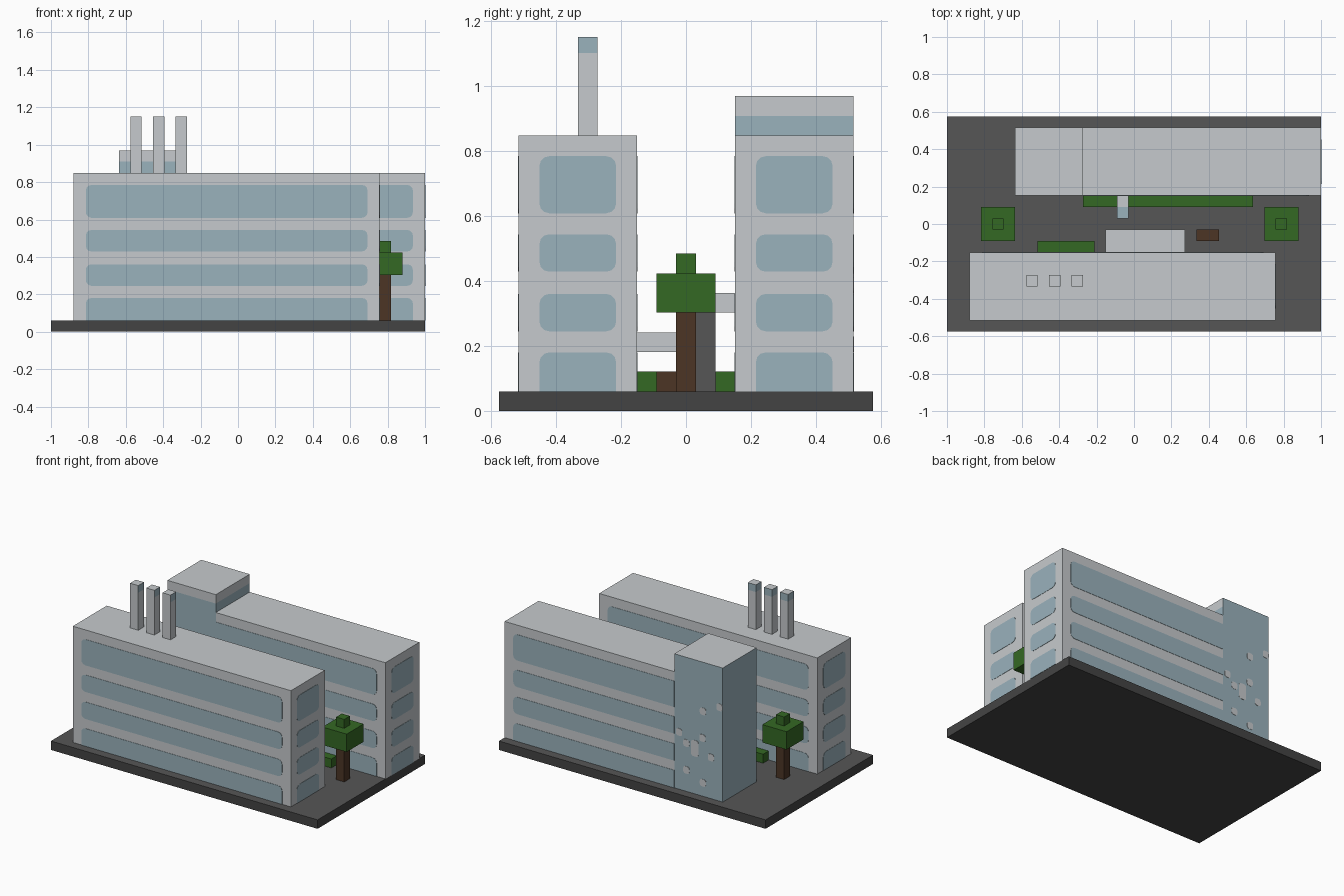
import bpy, bmesh, math
from mathutils import Vector

if "Cube" in bpy.data.objects:
    bpy.data.objects.remove(bpy.data.objects["Cube"])

# The model sits on a regular grid: 33 x 19 x 19 cells
U = 2 / 33


def P(x, y, z):
    return Vector(((x - 16.5) * U, (y - 9.5) * U, z * U))


def material(name, rgb):
    def lin(c):
        c /= 255
        return c / 12.92 if c < 0.04045 else ((c + 0.055) / 1.055) ** 2.4
    m = bpy.data.materials.new(name)
    m.diffuse_color = (*[lin(c) for c in rgb], 1)
    m.use_nodes = True
    m.node_tree.nodes["Principled BSDF"].inputs["Base Color"].default_value = m.diffuse_color
    return m


CONCRETE = material("pale concrete", (198, 202, 205))
GLASS = material("blue glass", (154, 178, 188))
PAVING = material("paving grey", (86, 86, 86))
CURB = material("dark curb", (68, 68, 68))
LEAF = material("leaf green", (52, 104, 36))
WOOD = material("brown wood", (76, 53, 37))


def finish(name, bm, mats, rule=None):
    bmesh.ops.recalc_face_normals(bm, faces=bm.faces[:])
    bm.normal_update()
    if rule:
        for f in bm.faces:
            c = f.calc_center_median() / U + Vector((16.5, 9.5, 0))
            f.material_index = int(bool(rule(c, f.normal)))
    me = bpy.data.meshes.new(name)
    bm.to_mesh(me)
    bm.free()
    for m in mats:
        me.materials.append(m)
    ob = bpy.data.objects.new(name, me)
    bpy.context.collection.objects.link(ob)
    return ob


def prism(bm, pts, offset):
    """Closed solid from a flat outline pushed along offset."""
    f = bm.faces.new([bm.verts.new(p) for p in pts])
    r = bmesh.ops.extrude_face_region(bm, geom=[f], use_keep_orig=True)
    bmesh.ops.translate(bm, vec=offset,
                        verts=[g for g in r["geom"] if isinstance(g, bmesh.types.BMVert)])


def cut(bm, co, no):
    bmesh.ops.bisect_plane(bm, geom=bm.verts[:] + bm.edges[:] + bm.faces[:],
                           dist=1e-5, plane_co=co, plane_no=no)


def box(name, x, y, z, mats, rule=None, cut_z=None):
    bm = bmesh.new()
    prism(bm, [P(x[0], y[0], z[0]), P(x[1], y[0], z[0]), P(x[1], y[1], z[0]), P(x[0], y[1], z[0])],
          Vector((0, 0, (z[1] - z[0]) * U)))
    if cut_z:
        cut(bm, P(0, 0, cut_z), (0, 0, 1))
    return finish(name, bm, mats, rule)


def plate(bm, axis, sign, pos, u, z, r, corners=(1, 1, 1, 1)):
    """Thin rounded panel on a wall; corners: low-left, low-right, top-right, top-left."""
    pts = []
    quads = [(u[0], z[0], 1, 1), (u[1], z[0], -1, 1), (u[1], z[1], -1, -1), (u[0], z[1], 1, -1)]
    for i, (cu, cz, su, sz) in enumerate(quads):
        if not corners[i]:
            pts.append((cu, cz))
            continue
        for k in range(4):
            a = math.pi + (i + k / 3) * math.pi / 2
            pts.append((cu + su * r + r * math.cos(a), cz + sz * r + r * math.sin(a)))
    n = Vector((sign, 0, 0)) if axis == "x" else Vector((0, sign, 0))
    co = [P(pos, a, b) if axis == "x" else P(a, pos, b) for a, b in pts]
    prism(bm, co, n * 0.002)


# Ground slab: paved top, darker edges
box("ground_slab", (0, 33), (0, 19), (0, 1), [CURB, PAVING], lambda c, n: n.z > 0.5)

# Front block
box("front_block", (2, 29), (1, 7), (1, 14), [CONCRETE])

# Rear block with raised glazed stair tower, cut so the glass follows the tower
bm = bmesh.new()
outline = [(6, 1), (33, 1), (33, 14), (12, 14), (12, 16), (6, 16)]
prism(bm, [P(a, 12, b) for a, b in outline], Vector((0, 6 * U, 0)))
cut(bm, P(12, 0, 0), (1, 0, 0))
cut(bm, P(0, 0, 15), (0, 0, 1))
finish("rear_block", bm, [CONCRETE, GLASS],
       lambda c, n: c.x < 12.01 and n.z < 0.5 and (c.z < 15 or n.x < -0.5 or n.y > 0.5))

# Window strips, four storeys
ROWS = [(1, 2.98), (4.05, 5.95), (7.08, 8.98), (10.05, 12.95)]
front, rear = bmesh.new(), bmesh.new()
for i, z in enumerate(ROWS):
    low = int(i > 0)
    full = (low, low, 1, 1)
    for sign, y in ((-1, 1), (1, 7)):
        plate(front, "y", sign, y, (3.07, 27.93), z, 0.5, full)
    for sign, x in ((-1, 2), (1, 29)):
        plate(front, "x", sign, x, (2.05, 5.95), z, 0.5, full)
    for sign, y in ((-1, 12), (1, 18)):
        plate(rear, "y", sign, y, (12, 31.93), z, 0.5, (0, low, 1, 0))
    plate(rear, "x", 1, 33, (13.05, 16.95), z, 0.5, full)
finish("front_windows", front, [GLASS])
finish("rear_windows", rear, [GLASS])

# Pale spots on the back of the tower
bm = bmesh.new()
SPOTS = [(11.4, 7.4), (10.5, 6.4), (8.45, 10.5), (8.5, 7.5), (7.45, 5.6),
         (10.5, 3.4), (8.45, 2.5), (6.4, 11.5)]
for x, z in SPOTS:
    plate(bm, "y", 1, 18, (x - 0.38, x + 0.38), (z - 0.4, z + 0.4), 0.25)
plate(bm, "y", 1, 18, (9.0, 9.9), (5.2, 7.0), 0.25)
finish("tower_spots", bm, [CONCRETE])

# Chimneys with a blue band on all sides but the front
for i in range(3):
    x = 7 + 2 * i
    box(f"chimney_{i + 1}", (x, x + 1), (4, 5), (14, 19), [CONCRETE, GLASS],
        lambda c, n: c.z > 18.2 and abs(n.z) < 0.5 and n.y > -0.5, cut_z=18.2)

# Entrance canopy and lamp between the blocks
box("canopy", (14, 21), (7, 9), (3, 4), [CONCRETE])
box("lamp_arm", (15, 16), (11, 12), (5, 6), [CONCRETE])
box("lamp_post", (15, 16), (10, 11), (1, 6), [PAVING, GLASS], lambda c, n: n.z > 0.5)

# Hedges and bench
box("rear_hedge", (12, 27), (11, 12), (1, 2), [LEAF])
box("front_hedge", (8, 13), (7, 8), (1, 2), [LEAF])
box("bench", (22, 24), (8, 9), (1, 2), [WOOD])

# Trees at both ends of the courtyard
for side, x in (("left", 3), ("right", 28)):
    box(side + "_tree_trunk", (x + 1, x + 2), (9, 10), (1, 5), [WOOD])
    box(side + "_tree_crown", (x, x + 3), (8, 11), (5, 7), [LEAF])
    box(side + "_tree_tip", (x + 1, x + 2), (9, 10), (7, 8), [LEAF])
